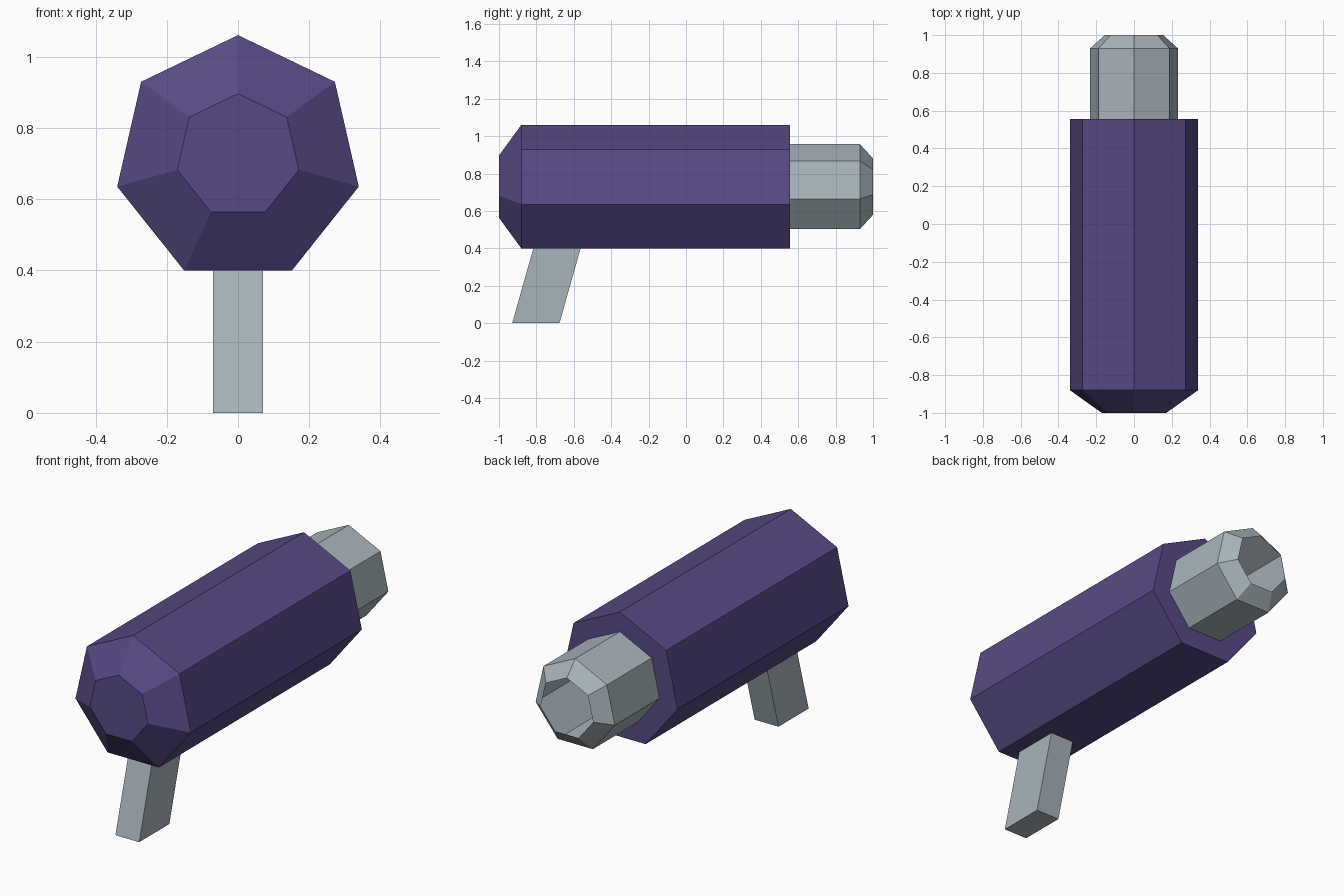
import bpy, bmesh, math

if "Cube" in bpy.data.objects:
    bpy.data.objects.remove(bpy.data.objects["Cube"])

MID_Z = 0.73      # sections taper towards this height
RADIUS = 0.348    # full body radius
CENTRE = 0.713    # full body centre height


def material(name, rgb):
    m = bpy.data.materials.new(name)
    m.diffuse_color = (*rgb, 1)
    m.use_nodes = True
    m.node_tree.nodes["Principled BSDF"].inputs["Base Color"].default_value = m.diffuse_color
    return m


def finish(name, bm, mat=None):
    mesh = bpy.data.meshes.new(name)
    bm.to_mesh(mesh)
    bm.free()
    obj = bpy.data.objects.new(name, mesh)
    bpy.context.collection.objects.link(obj)
    if mat:
        mesh.materials.append(mat)
    return obj


def ring(bm, y, scale):
    """Seven-sided section, one corner up, scaled about MID_Z."""
    verts = []
    for i in range(7):
        a = math.pi / 2 - i * math.tau / 7
        z = CENTRE + RADIUS * math.sin(a)
        verts.append(bm.verts.new((scale * RADIUS * math.cos(a), y,
                                   MID_Z + scale * (z - MID_Z))))
    return verts


def loft(name, sections, cap_front, mat=None):
    bm = bmesh.new()
    rings = [ring(bm, y, s) for y, s in sections]
    for a, b in zip(rings, rings[1:]):
        for i in range(7):
            j = (i + 1) % 7
            bm.faces.new((a[i], b[i], b[j], a[j]))
    if cap_front:
        bm.faces.new(rings[0])
    return finish(name, bm, mat)


purple = material("purple", (0.098, 0.067, 0.235))
grey = material("blue_grey", (0.39, 0.46, 0.50))

# Main body: closed tapered nose, long shell, rear shoulder
loft("body", [(-1.0, 0.503), (-0.88, 1), (0.555, 1), (0.555, 0.686)], True, purple)

# Open tube at the back with a chamfered rim
loft("barrel", [(0.555, 0.686), (0.93, 0.686), (1.0, 0.455)], False, grey)

# Slanted grip
bm = bmesh.new()
bmesh.ops.create_cube(bm, size=1)
for v in bm.verts:
    top = v.co.z > 0
    v.co = (v.co.x * 0.14,
            v.co.y * 0.253 + (-0.69 if top else -0.803),
            0.40 if top else 0)
finish("grip", bm, grey)
